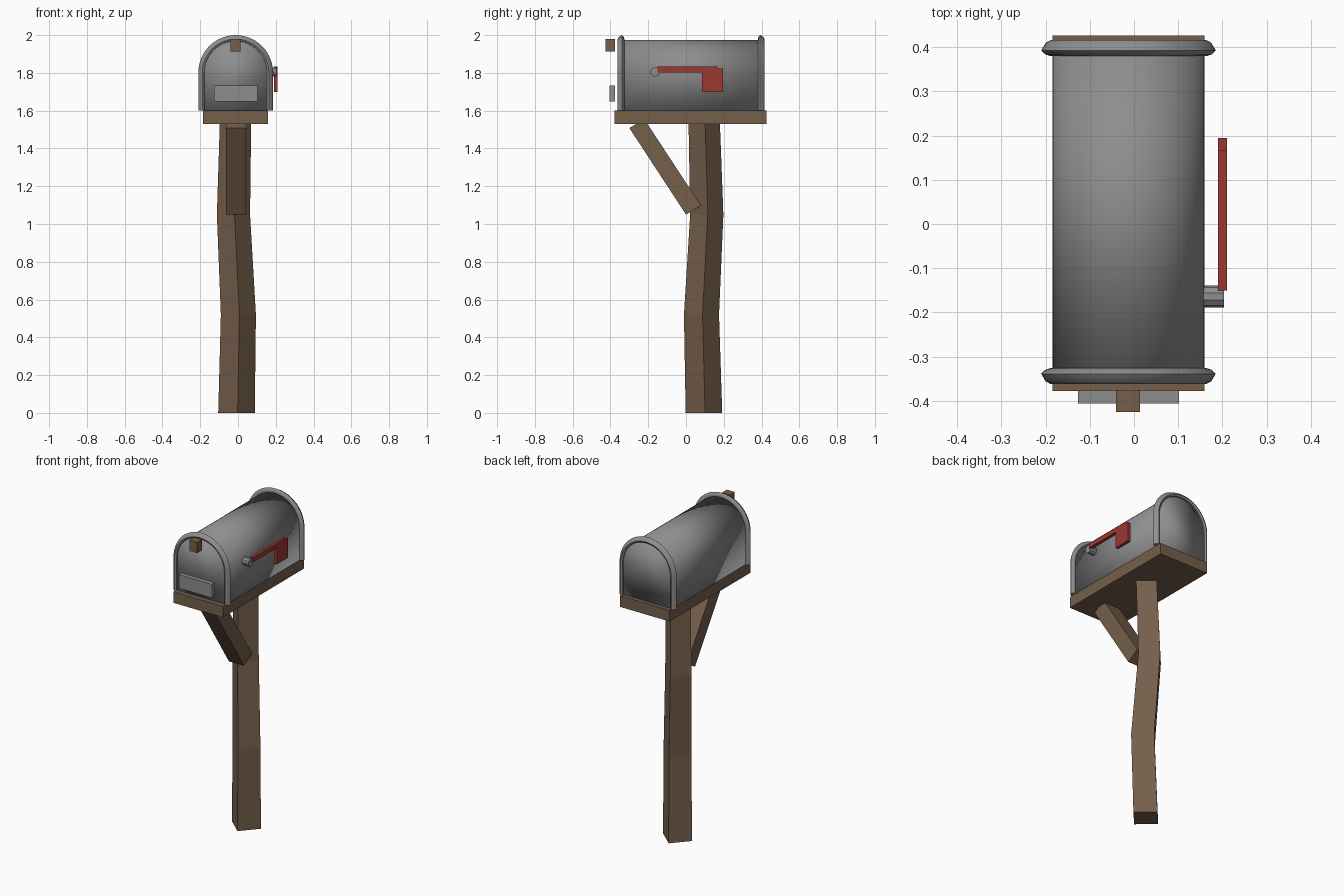
import bpy, bmesh, math
from mathutils import Vector

cube = bpy.data.objects.get("Cube")
if cube:
    bpy.data.objects.remove(cube, do_unlink=True)


def material(name, rgb):
    m = bpy.data.materials.new(name)
    m.use_nodes = True
    m.diffuse_color = (*rgb, 1)
    m.node_tree.nodes["Principled BSDF"].inputs["Base Color"].default_value = (*rgb, 1)
    return m


metal = material("grey_metal", (0.27, 0.27, 0.27))
wood = material("brown_wood", (0.18, 0.115, 0.07))
red = material("red_paint", (0.32, 0.04, 0.03))


def loft(name, rings, mat, smooth=False):
    """Skin a row of equal closed rings and cap both ends."""
    bm = bmesh.new()
    rows = [[bm.verts.new(p) for p in ring] for ring in rings]
    n = len(rows[0])
    for a, b in zip(rows, rows[1:]):
        for i in range(n):
            j = (i + 1) % n
            bm.faces.new((a[i], a[j], b[j], b[i]))
    bm.faces.new(rows[0])
    bm.faces.new(rows[-1])
    bmesh.ops.recalc_face_normals(bm, faces=bm.faces)
    mesh = bpy.data.meshes.new(name)
    bm.to_mesh(mesh)
    bm.free()
    mesh.polygons.foreach_set("use_smooth", [smooth] * len(mesh.polygons))
    mesh.materials.append(mat)
    obj = bpy.data.objects.new(name, mesh)
    bpy.context.collection.objects.link(obj)
    return obj


def side_profile(name, points, x0, x1, mat):
    """Extrude a (y, z) outline along x."""
    return loft(name, [[(x, y, z) for y, z in points] for x in (x0, x1)], mat)


def box(name, x0, x1, y0, y1, z0, z1, mat):
    return side_profile(name, [(y0, z0), (y1, z0), (y1, z1), (y0, z1)], x0, x1, mat)


# Arched outline shared by the box and its rims: (position, outward direction)
CX, BASE, SPRING, R, STEPS = -0.0125, 1.6, 1.8025, 0.1725, 24
arch = [(Vector((CX + R, 0, BASE)), Vector((1, 0, 0)))]
for i in range(STEPS + 1):
    t = math.pi * i / STEPS
    out = Vector((math.cos(t), 0, math.sin(t)))
    arch.append((Vector((CX, 0, SPRING)) + out * R, out))
arch.append((Vector((CX - R, 0, BASE)), Vector((-1, 0, 0))))

# Letter box, softly shaded over its ends
loft("box_body", [[p + Vector((0, y, 0)) for p, _ in arch] for y in (-0.348, 0.402)],
     metal, smooth=True)

# Raised rims at both ends: section as (outward, along y from the box end)
section = [(-0.008, 0.024), (0.004, 0.03), (0.016, 0.026), (0.025, 0.017),
           (0.015, 0.0), (0.004, -0.006), (-0.006, 0.0)]
for name, end, direction in (("front_rim", -0.356, 1), ("back_rim", 0.41, -1)):
    loft(name, [[p + out * r + Vector((0, end + direction * d, 0)) for r, d in section]
                for p, out in arch], metal, smooth=True).data.set_sharp_from_angle(
                    angle=math.radians(50))

# Door fittings
box("door_handle", -0.041, 0.014, -0.425, -0.376, 1.913, 1.98, wood)
box("door_plate", -0.127, 0.102, -0.406, -0.377, 1.648, 1.733, metal)

# Signal flag and its pivot
side_profile("signal_flag", [(-0.15, 1.803), (0.085, 1.803), (0.085, 1.70), (0.195, 1.70),
                             (0.195, 1.823), (0.168, 1.823), (0.168, 1.833), (-0.15, 1.833)],
             0.19, 0.21, red)
circle = [(-0.164 + 0.025 * math.cos(i * math.tau / 10),
           1.805 + 0.025 * math.sin(i * math.tau / 10)) for i in range(10)]
side_profile("flag_pivot", circle, 0.155, 0.204, metal)

# Shelf board and diagonal brace
box("shelf_board", -0.185, 0.16, -0.378, 0.427, 1.53, 1.60, wood)
side_profile("brace", [(-0.30, 1.508), (0.0, 1.05), (0.079, 1.098), (-0.221, 1.556)],
             -0.063, 0.042, wood)

# Crooked post turned cornerwise: (centre x, centre y, height, half diagonal)
levels = [(-0.008, 0.095, 0.0, 0.097), (0.002, 0.082, 0.52, 0.093),
          (-0.024, 0.11, 1.05, 0.088), (-0.013, 0.096, 1.55, 0.083)]
loft("post", [[(x + h * math.cos(k * math.pi / 2 + 0.06),
                y + h * math.sin(k * math.pi / 2 + 0.06), z) for k in range(4)]
              for x, y, z, h in levels], wood)
